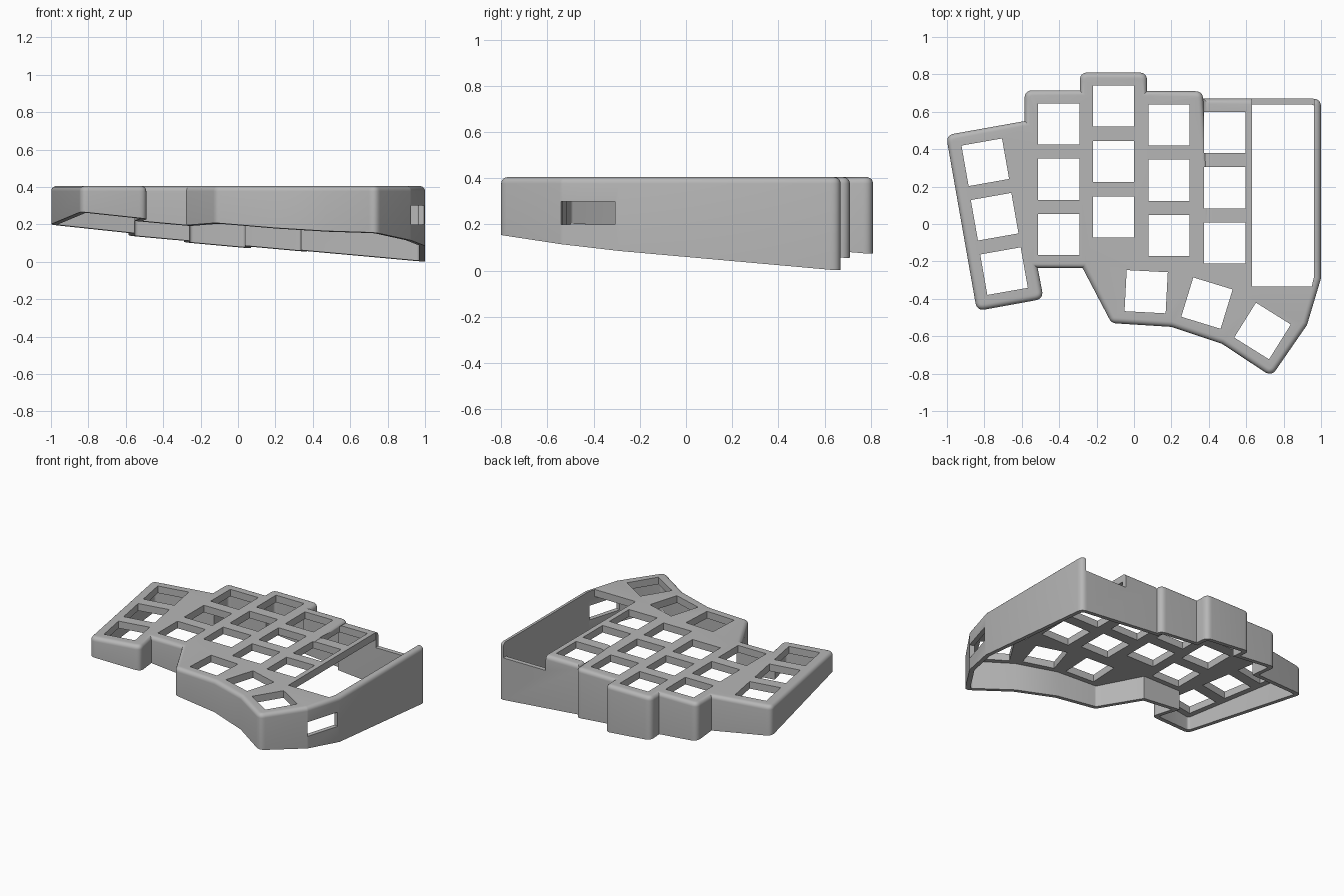
import bpy, bmesh
from math import radians, tan
from mathutils import Vector, Matrix

if "Cube" in bpy.data.objects:
    bpy.data.objects.remove(bpy.data.objects["Cube"])

TOP, WALL, PLATE = 0.405, 0.032, 0.05
KEY = 0.22

grey = bpy.data.materials.new("case grey")
grey.use_nodes = True
grey.diffuse_color = (0.47, 0.47, 0.47, 1)
grey.node_tree.nodes["Principled BSDF"].inputs["Base Color"].default_value = grey.diffuse_color

# Case outline, counter-clockwise from the left rear corner
OUTLINE = [Vector(p) for p in [
    (-1.005, .475), (-.84, -.465), (-.483, -.4), (-.515, -.235), (-.275, -.235),
    (-.12, -.53), (.2, -.55), (.47, -.64), (.735, -.815), (.925, -.54), (1, -.29),
    (1, .67), (.37, .67), (.37, .71), (.07, .71), (.07, .81), (-.29, .81),
    (-.29, .715), (-.585, .715), (-.585, .55)]]


def neighbours(pts, i):
    return pts[i - 1], pts[i], pts[(i + 1) % len(pts)]


def offset(pts, d):
    """Move every side inwards by d, with mitred corners."""
    out = []
    for i in range(len(pts)):
        a, b, c = neighbours(pts, i)
        u, v = (b - a).normalized(), (c - b).normalized()
        n, m = Vector((-u.y, u.x)), Vector((-v.y, v.x))
        out.append(b + (n + m) * d / (1 + n.dot(m)))
    return out


def rounded(pts, radius, steps=8):
    """Round the outward corners."""
    out = []
    for i in range(len(pts)):
        a, b, c = neighbours(pts, i)
        u, v = (b - a).normalized(), (c - b).normalized()
        turn = u.angle_signed(v) * -1
        if turn < 0.3:
            out.append(b)
            continue
        t = radius * tan(turn / 2)
        p, q = b - u * t, b + v * t
        for k in range(steps + 1):
            s = k / steps
            out.append(p * (1 - s) ** 2 + b * 2 * s * (1 - s) + q * s * s)
    return out


def base_height(co):
    """Sloping underside of the tented case."""
    return max(0, 0.0905 * (1 - co.x) + 0.0892 * (0.667 - co.y))


def add_prism(bm, pts, low, high):
    """Extrude an outline from low to high; return the upper face."""
    base = bm.faces.new([bm.verts.new((p.x, p.y, low)) for p in pts])
    lid = bmesh.ops.extrude_face_region(bm, geom=[base])["geom"]
    for v in (g for g in lid if isinstance(g, bmesh.types.BMVert)):
        v.co.z = high
    bmesh.ops.recalc_face_normals(bm, faces=bm.faces[:])
    return next(g for g in lid if isinstance(g, bmesh.types.BMFace))


def finish(name, bm):
    mesh = bpy.data.meshes.new(name)
    bm.to_mesh(mesh)
    bm.free()
    mesh.materials.append(grey)
    obj = bpy.data.objects.new(name, mesh)
    bpy.context.collection.objects.link(obj)
    return obj


def cutter(name, *prisms):
    bm = bmesh.new()
    for pts, low, high in prisms:
        add_prism(bm, [Vector(p) for p in pts], low, high)
    obj = finish(name, bm)
    obj.hide_render = True
    return obj


def rectangle(x, y, w, h, angle=0):
    turn = Matrix.Rotation(radians(angle), 2)
    return [Vector((x, y)) + turn @ Vector((sx * w / 2, sy * h / 2))
            for sx, sy in ((-1, -1), (1, -1), (1, 1), (-1, 1))]


# Solid body with a rounded upper rim and sloping underside
bm = bmesh.new()
lid = add_prism(bm, rounded(OUTLINE, 0.045), 0, TOP)
bmesh.ops.bevel(bm, geom=list(lid.edges), offset=0.028, segments=5, profile=0.5,
                affect='EDGES', clamp_overlap=False)
for v in bm.verts:
    if v.co.z < 0.01:
        v.co.z = base_height(v.co)
case = finish("keyboard_case", bm)

# Hollow interior below the key plate
cavity = cutter("cavity_cutter",
                (rounded(offset(OUTLINE, WALL), 0.02, 4), -0.2, TOP - PLATE))

# Square key openings: straight columns, angled outer column, thumb fan
keys = []
for x, y in ((-.402, .535), (-.11, .63), (.187, .53), (.485, .49)):
    keys += [(x, y - 0.296 * row, 0) for row in range(3)]
keys += [(-.795 + .05 * row, .33 - .291 * row, 10) for row in range(3)]
keys += [(.065, -.362, -3), (.39, -.423, -17), (.687, -.572, -32)]
key_holes = cutter("key_cutter", *[(rectangle(x, y, KEY, KEY, a), 0.3, 0.6)
                                   for x, y, a in keys])

# Open controller bay, its lowered rear wall and the side connector port
bay = cutter("bay_cutter", ([(.63, -.335), (.95, -.335), (.963, -.28),
                             (.963, .642), (.63, .642)], 0.3, 0.6))
notch = cutter("rear_notch_cutter", (rectangle(.797, .7, .333, .2), 0.3, 0.6))
port = cutter("port_cutter", (rectangle(.962, -.425, .14, .245, -16.7), 0.2, 0.3))

cutters = [cavity, key_holes, bay, notch, port]
for tool in cutters:
    cut = case.modifiers.new(tool.name, 'BOOLEAN')
    cut.object, cut.operation, cut.solver = tool, 'DIFFERENCE', 'EXACT'

# Bake the cuts and smooth the rounded rim
bpy.context.view_layer.update()
graph = bpy.context.evaluated_depsgraph_get()
baked = bpy.data.meshes.new_from_object(case.evaluated_get(graph))
case.modifiers.clear()
case.data = baked
for tool in cutters:
    bpy.data.objects.remove(tool)
baked.materials.clear()
baked.materials.append(grey)
for poly in baked.polygons:
    poly.material_index = 0
bpy.ops.object.select_all(action='DESELECT')
case.select_set(True)
bpy.context.view_layer.objects.active = case
bpy.ops.object.shade_smooth_by_angle(angle=radians(30))
